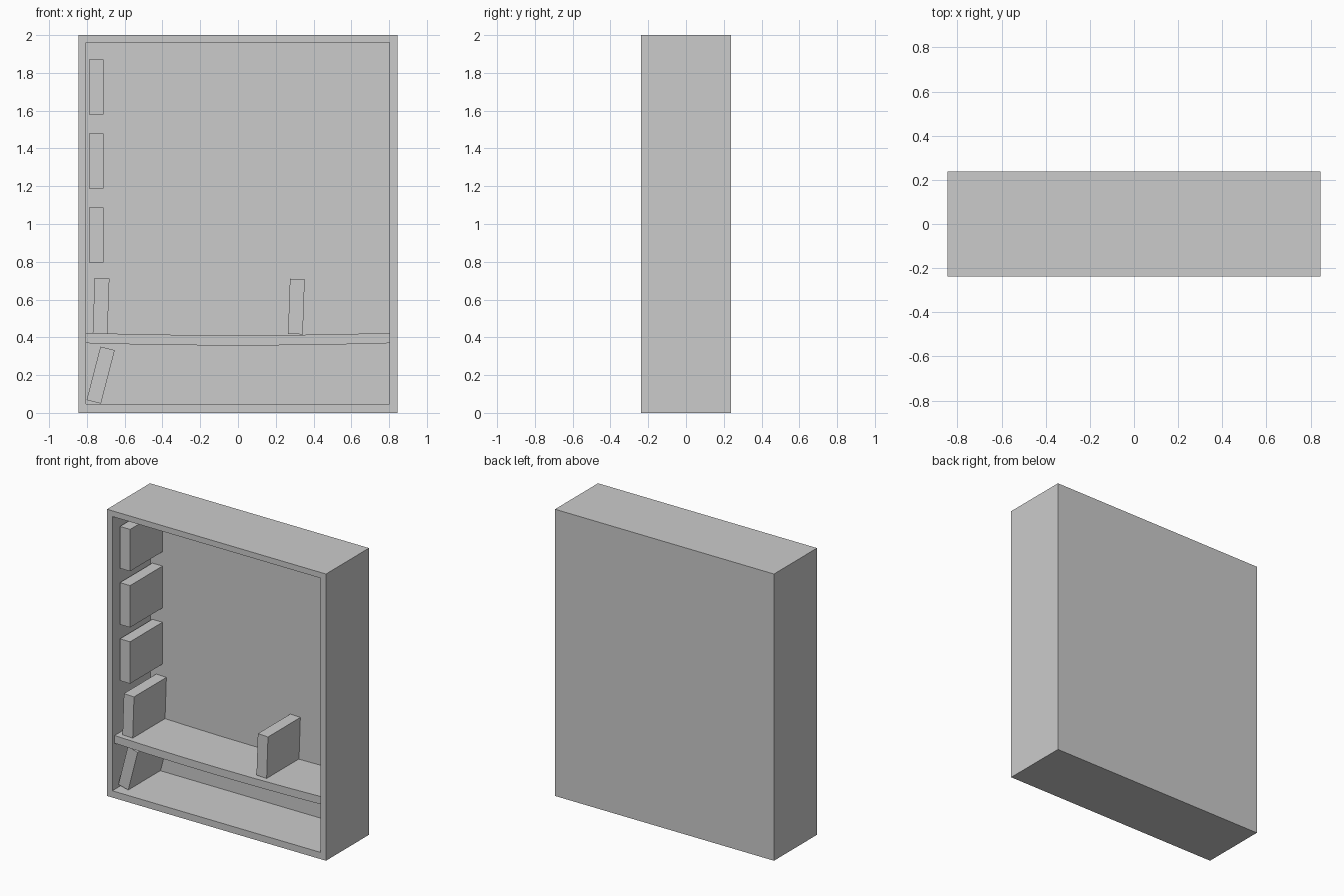
import bpy
import math

if "Cube" in bpy.data.objects:
    bpy.data.objects.remove(bpy.data.objects["Cube"])

grey = bpy.data.materials.new("plain_grey")
grey.diffuse_color = (0.6, 0.6, 0.6, 1)
grey.use_nodes = True
grey.node_tree.nodes["Principled BSDF"].inputs["Base Color"].default_value = grey.diffuse_color

FRONT, BACK = -0.237, 0.237
INNER_BACK = 0.183
LEFT, RIGHT = -0.804, 0.801


def make_object(name, verts, faces):
    mesh = bpy.data.meshes.new(name)
    mesh.from_pydata(verts, [], faces)
    mesh.materials.append(grey)
    obj = bpy.data.objects.new(name, mesh)
    bpy.context.collection.objects.link(obj)
    return obj


def extrude_profile(name, profile, y0, y1):
    """Extrude a counter-clockwise (x, z) profile from y0 back to y1."""
    n = len(profile)
    verts = [(x, y, z) for y in (y0, y1) for x, z in profile]
    faces = [tuple(range(n)), tuple(range(2 * n - 1, n - 1, -1))]
    faces += [(i, i + n, (i + 1) % n + n, (i + 1) % n) for i in range(n)]
    return make_object(name, verts, faces)


def rect(x0, x1, z0, z1):
    return [(x0, z0), (x1, z0), (x1, z1), (x0, z1)]


# Case: outer shell, front rim and recessed interior as one closed mesh
outer = rect(-0.845, 0.845, 0.0, 2.0)
inner = rect(LEFT, RIGHT, 0.047, 1.96)
rings = [(outer, BACK), (outer, FRONT), (inner, FRONT), (inner, INNER_BACK)]
verts = [(x, y, z) for ring, y in rings for x, z in ring]
faces = [(3, 2, 1, 0), (12, 13, 14, 15)]
for r in range(3):
    for i in range(4):
        j = (i + 1) % 4
        faces.append((4 * r + i, 4 * r + j, 4 * r + 4 + j, 4 * r + 4 + i))
make_object("case", verts, faces)

# Shelf: slightly sagging board
xs = [LEFT + (RIGHT - LEFT) * i / 6 for i in range(7)]
sag = [0.357 + 0.012 * (x / 0.8) ** 2 for x in xs]
bottom = list(zip(xs, sag))
top = [(x, z + 0.054) for x, z in reversed(bottom)]
extrude_profile("shelf", bottom + top, FRONT + 0.025, INNER_BACK)


# Blocks: upright slabs, some leaning; (name, centre x, centre z, lean in degrees)
W, H = 0.078, 0.292
blocks = [("upper_block_%d" % (i + 1), -0.75, 1.725 - 0.392 * i, 0) for i in range(3)]
blocks += [("shelf_block_left", -0.725, 0.566, 2),
           ("shelf_block_right", 0.309, 0.563, 2),
           ("leaning_block", -0.727, 0.200, 14.5)]
for name, cx, cz, lean in blocks:
    c, s = math.cos(math.radians(lean)), math.sin(math.radians(lean))
    profile = [(cx + x * c + z * s, cz - x * s + z * c)
               for x, z in rect(-W / 2, W / 2, -H / 2, H / 2)]
    extrude_profile(name, profile, FRONT + 0.063, INNER_BACK)
